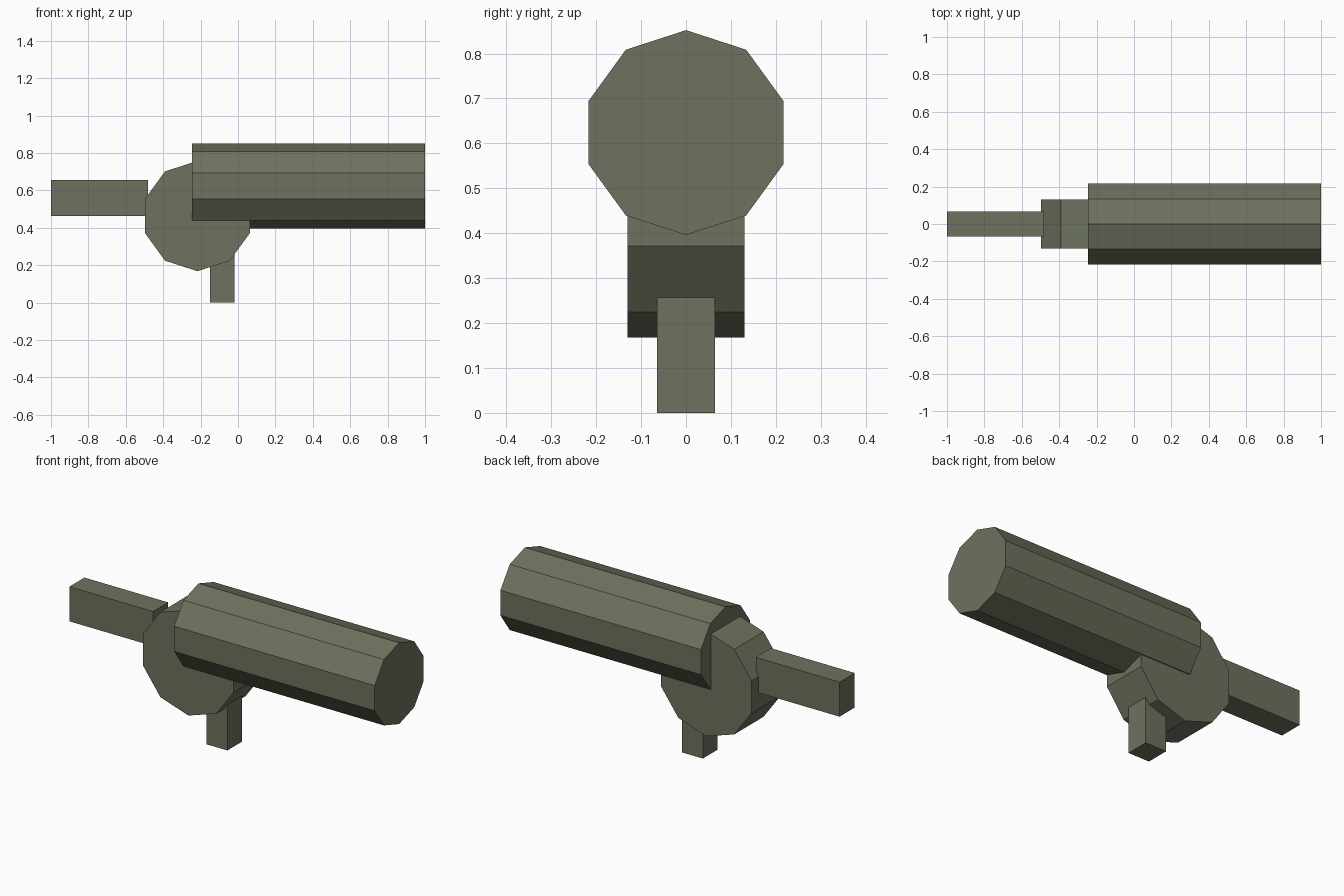
import bpy
from math import pi
from mathutils import Matrix

default_cube = bpy.data.objects.get("Cube")
if default_cube:
    bpy.data.objects.remove(default_cube, do_unlink=True)

# Single olive drab colour
olive = bpy.data.materials.new("olive_drab")
olive.use_nodes = True
colour = (0.156, 0.168, 0.113, 1)
olive.diffuse_color = colour
bsdf = next(n for n in olive.node_tree.nodes if n.type == "BSDF_PRINCIPLED")
bsdf.inputs["Base Color"].default_value = colour
bsdf.inputs["Roughness"].default_value = 0.8


def finish(name, transform):
    """Name the new primitive, bake its transform and colour it."""
    obj = bpy.context.object
    obj.name = obj.data.name = name
    obj.data.transform(transform)
    obj.data.materials.append(olive)
    return obj


def box(name, low, high):
    bpy.ops.mesh.primitive_cube_add(size=1)
    size = [b - a for a, b in zip(low, high)]
    centre = [(a + b) / 2 for a, b in zip(low, high)]
    return finish(name, Matrix.Translation(centre) @ Matrix.Diagonal((*size, 1)))


def decagon_prism(name, radius, length, centre, turn):
    bpy.ops.mesh.primitive_cylinder_add(vertices=10, radius=radius, depth=length)
    return finish(name, Matrix.Translation(centre) @ turn)


# Long barrel along x, with corners pointing to both sides
decagon_prism("barrel", 0.228, 1.245, (0.3775, 0, 0.624), Matrix.Rotation(pi / 2, 4, "Y") @ Matrix.Rotation(pi / 2, 4, "Z"
              ))

# Drum body across y, with corners at top and bottom
decagon_prism("drum_body", 0.295, 0.26, (-0.217, 0, 0.463), Matrix.Rotation(pi / 2, 4, "X"))

# Rear stock and lower grip, both sunk into the drum
box("rear_stock", (-1, -0.067, 0.463), (-0.48, 0.067, 0.657))
box("grip", (-0.15, -0.065, 0), (-0.02, 0.065, 0.3))
